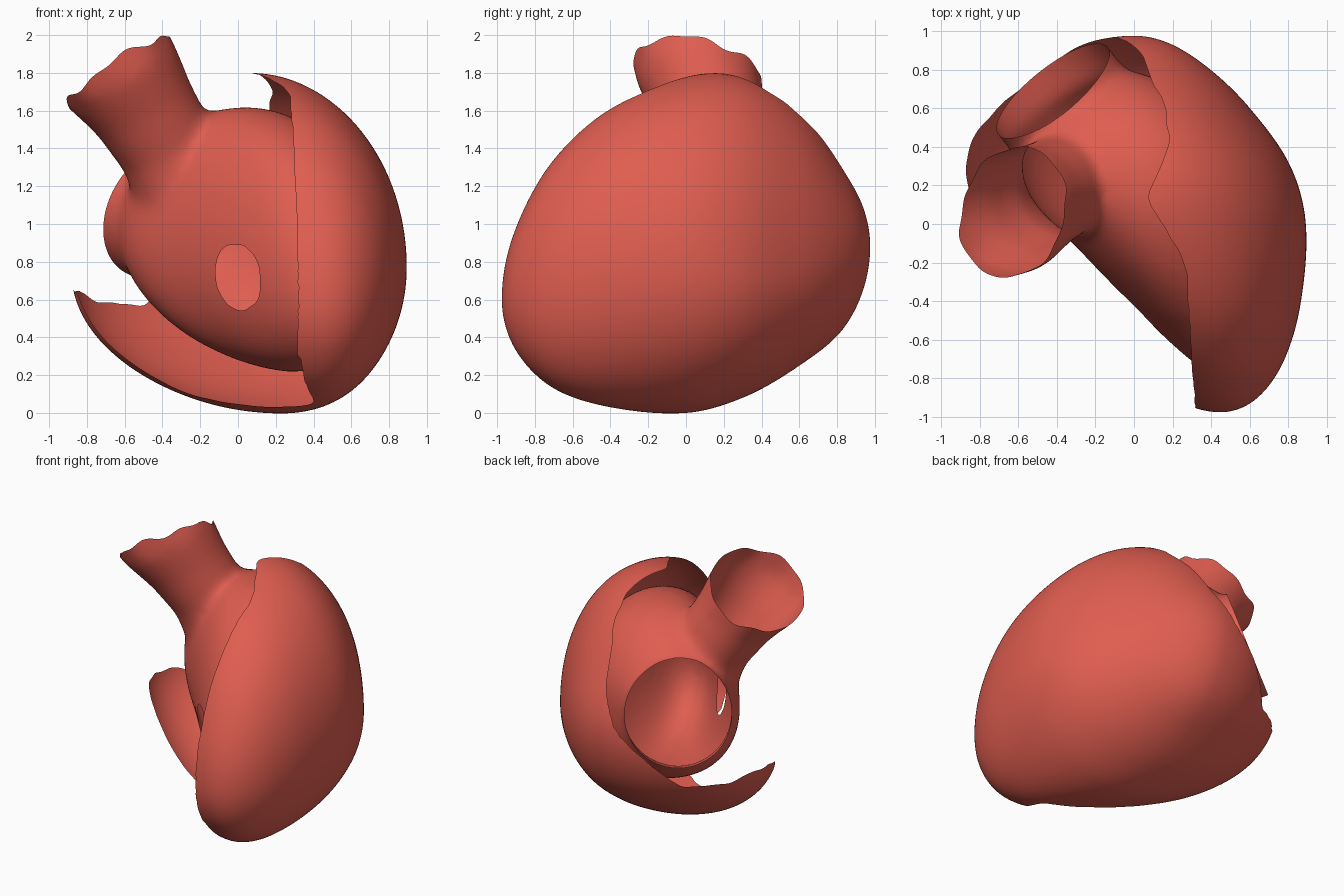
import bpy, bmesh, math
from mathutils import Vector

if "Cube" in bpy.data.objects:
    bpy.data.objects.remove(bpy.data.objects["Cube"])

mat = bpy.data.materials.new("muscle_red")
mat.diffuse_color = (0.74, 0.11, 0.08, 1)
mat.use_nodes = True
mat.node_tree.nodes["Principled BSDF"].inputs["Base Color"].default_value = mat.diffuse_color


def interp(xs, ys, x):
    """Smooth Hermite interpolation through the given points."""
    n = len(xs)
    x = min(max(x, xs[0]), xs[-1])
    i = max(k for k in range(n - 1) if xs[k] <= x)
    slope = lambda k: (ys[min(k + 1, n - 1)] - ys[max(k - 1, 0)]) / (xs[min(k + 1, n - 1)] - xs[max(k - 1, 0)])
    h = xs[i + 1] - xs[i]
    t = (x - xs[i]) / h
    return ((2*t**3 - 3*t**2 + 1) * ys[i] + (t**3 - 2*t**2 + t) * h * slope(i)
            + (3*t**2 - 2*t**3) * ys[i + 1] + (t**3 - t**2) * h * slope(i + 1))


def lerp(pts, x):
    if x <= pts[0][0]:
        return pts[0][1]
    for (a, b), (c, d) in zip(pts, pts[1:]):
        if x <= c:
            return b + (d - b) * (x - a) / (c - a)
    return pts[-1][1]


def ovoid(bm, rows, rings, segs):
    """Closed bag from sections along y: y, x left, x right, z widest, x top, z top, x bottom, z bottom."""
    y0, y1 = rows[0][0], rows[-1][0]
    mid, half = (y0 + y1) / 2, (y1 - y0) / 2
    ang = [math.acos(max(-1, min(1, -(r[0] - mid) / half))) for r in rows]
    loops = []
    for i in range(1, rings):
        a = math.pi * i / rings
        xl, xr, zw, xt, zt, xb, zb = [interp(ang, [r[k] for r in rows], a) for k in range(1, 8)]
        loop = []
        for j in range(segs):
            c, s = math.cos(2 * math.pi * j / segs), math.sin(2 * math.pi * j / segs)
            xc, zr = (xt, zt - zw) if s >= 0 else (xb, zw - zb)
            loop.append(bm.verts.new((xc + c * ((xr - xc) if c >= 0 else (xc - xl)),
                                      mid - half * math.cos(a), zw + s * zr)))
        loops.append(loop)
    for A, B in zip(loops, loops[1:]):
        for j in range(segs):
            k = (j + 1) % segs
            bm.faces.new((A[j], A[k], B[k], B[j]))
    for r, L, flip in ((rows[0], loops[0], 1), (rows[-1], loops[-1], 0)):
        p = bm.verts.new((r[1], r[0], r[3]))
        for j in range(segs):
            k = (j + 1) % segs
            bm.faces.new((p, L[k], L[j]) if flip else (p, L[j], L[k]))
    bmesh.ops.recalc_face_normals(bm, faces=bm.faces)


def tube(bm, profile):
    """Closed tube through (centre, radius) stations."""
    axis = (Vector(profile[-1][0]) - Vector(profile[0][0])).normalized()
    u = axis.orthogonal().normalized()
    v = axis.cross(u)
    loops = [[bm.verts.new(Vector(c) + r * (math.cos(a) * u + math.sin(a) * v))
              for a in (2 * math.pi * j / 40 for j in range(40))] for c, r in profile]
    for A, B in zip(loops, loops[1:]):
        for j in range(40):
            k = (j + 1) % 40
            bm.faces.new((A[j], A[k], B[k], B[j]))
    bm.faces.new(loops[0][::-1])
    bm.faces.new(loops[-1])


def relax_rim(bm, passes, keep=lambda co: True):
    rim = [v for v in bm.verts if v.is_boundary and keep(v.co)]
    for _ in range(passes):
        new = {}
        for v in rim:
            nb = [e.other_vert(v).co for e in v.link_edges if e.is_boundary]
            new[v] = v.co * 0.5 + sum(nb, Vector()) / len(nb) * 0.5
        for v, co in new.items():
            v.co = co


def make(name, bm):
    me = bpy.data.meshes.new(name)
    bm.to_mesh(me)
    bm.free()
    ob = bpy.data.objects.new(name, me)
    bpy.context.collection.objects.link(ob)
    me.materials.append(mat)
    me.shade_smooth()
    return ob


# Outer wall: ovoid bowl with its upper left side cut away
bm = bmesh.new()
ovoid(bm, [
    (-.975, .45, .45, .60, .45, .60, .45, .60),
    (-.90, .20, .64, .62, .42, .98, .45, .33),
    (-.70, -.05, .78, .68, .35, 1.34, .42, .13),
    (-.40, -.40, .865, .75, .25, 1.61, .35, .03),
    (0, -.79, .89, .77, .10, 1.78, .20, .0),
    (.30, -.88, .81, .74, .05, 1.78, .10, .08),
    (.60, -.76, .60, .77, .0, 1.61, .04, .25),
    (.85, -.45, .33, .85, -.03, 1.27, .02, .47),
    (.975, 0, 0, .88, 0, .88, 0, .88)], 120, 160)
TOP = [(-.95, .31), (-.6, .28), (-.2, .25), (.13, .04), (.45, .17), (.9, .1)]
NEAR = [(-.95, .31), (-.75, .34), (-.5, .40), (-.3, .1), (-.07, -.27), (0, -.52), (.13, -.83), (.2, -.9)]
LIMIT = [(-.9, .67), (-.82, .65), (-.75, .60), (-.5, .58), (-.35, .74), (-.1, .97), (.05, 1.25), (.1, 1.5)]


def kept(co):
    if co.z < .3 and co.y < 0:
        return co.x > lerp(NEAR, co.y)
    return co.x > lerp(TOP, co.y) or (co.z < lerp(LIMIT, co.x) and co.x > lerp(NEAR, co.y))


bmesh.ops.delete(bm, geom=[v for v in bm.verts if not kept(v.co)], context='VERTS')
bmesh.ops.delete(bm, geom=[v for v in bm.verts if not v.link_faces], context='VERTS')
relax_rim(bm, 4)
make("outer_wall", bm)

# Inner chamber: smaller bag joined with the two vessel stubs
bm = bmesh.new()
ovoid(bm, [
    (-.78, .45, .45, .60, .45, .60, .45, .60),
    (-.68, .26, .60, .65, .42, .95, .43, .38),
    (-.45, .02, .67, .80, .30, 1.30, .38, .25),
    (-.15, -.27, .70, .90, .15, 1.53, .30, .215),
    (.15, -.55, .66, .93, .05, 1.62, .23, .255),
    (.45, -.64, .52, .98, .0, 1.57, .12, .39),
    (.68, -.56, .25, 1.03, -.05, 1.38, .0, .58),
    (.80, -.1, -.1, 1.05, -.1, 1.05, -.1, 1.05)], 60, 80)
outflow_c, outflow_n = Vector((-.625, .07, 1.80)), Vector((-.56, .2, .83)).normalized()
inflow_c, inflow_n = Vector((-.42, .69, 1.06)), Vector((-.59, .737, .33)).normalized()
tube(bm, [((-.27, .24, 1.1), .25), ((-.37, .20, 1.40), .265), ((-.50, .13, 1.61), .285),
          ((-.63, .07, 1.80), .335), ((-.80, .03, 2.05), .35)])
tube(bm, [(inflow_c - inflow_n * .35, .34), (inflow_c - inflow_n * .1, .365), (inflow_c + inflow_n * .14, .37)])
src = make("chamber_source", bm)
m = src.modifiers.new("join", 'REMESH')
m.mode = 'VOXEL'
m.voxel_size = .022
m = src.modifiers.new("blend", 'SMOOTH')
m.factor = .5
m.iterations = 45
bm = bmesh.new()
bm.from_object(src, bpy.context.evaluated_depsgraph_get())
bpy.data.objects.remove(src)

# Open the ends of the vessel stubs
for c, n, reach in ((outflow_c, outflow_n, .55), (inflow_c, inflow_n, .44)):
    faces = [f for f in bm.faces if (f.calc_center_median() - c).length < reach
             and (f.calc_center_median() - c).dot(n) > -.06]
    geom = set(faces)
    for f in faces:
        geom.update(f.verts)
        geom.update(f.edges)
    bmesh.ops.bisect_plane(bm, geom=list(geom), plane_co=c, plane_no=n, clear_outer=True)

# Uneven torn rim on the outflow vessel
u = outflow_n.orthogonal().normalized()
w = outflow_n.cross(u)
for v in bm.verts:
    d = v.co - outflow_c
    k = d.dot(outflow_n)
    if d.length < .5 and k > -.12:
        a = math.atan2(d.dot(w), d.dot(u))
        v.co += outflow_n * (k + .12) / .12 * (.012 * math.sin(5 * a) + .01 * math.sin(9 * a + 1))


# Oval hole in the front wall
def in_hole(co, s=1):
    x, z = co.x, co.z - .72
    x, z = x + .2 * z, z - .2 * x
    return co.y < .15 and (x / .115) ** 2 + (z / .17) ** 2 < s


bmesh.ops.delete(bm, geom=[v for v in bm.verts if in_hole(v.co)], context='VERTS')
relax_rim(bm, 6, lambda co: in_hole(co, 2))
make("inner_chamber", bm)
